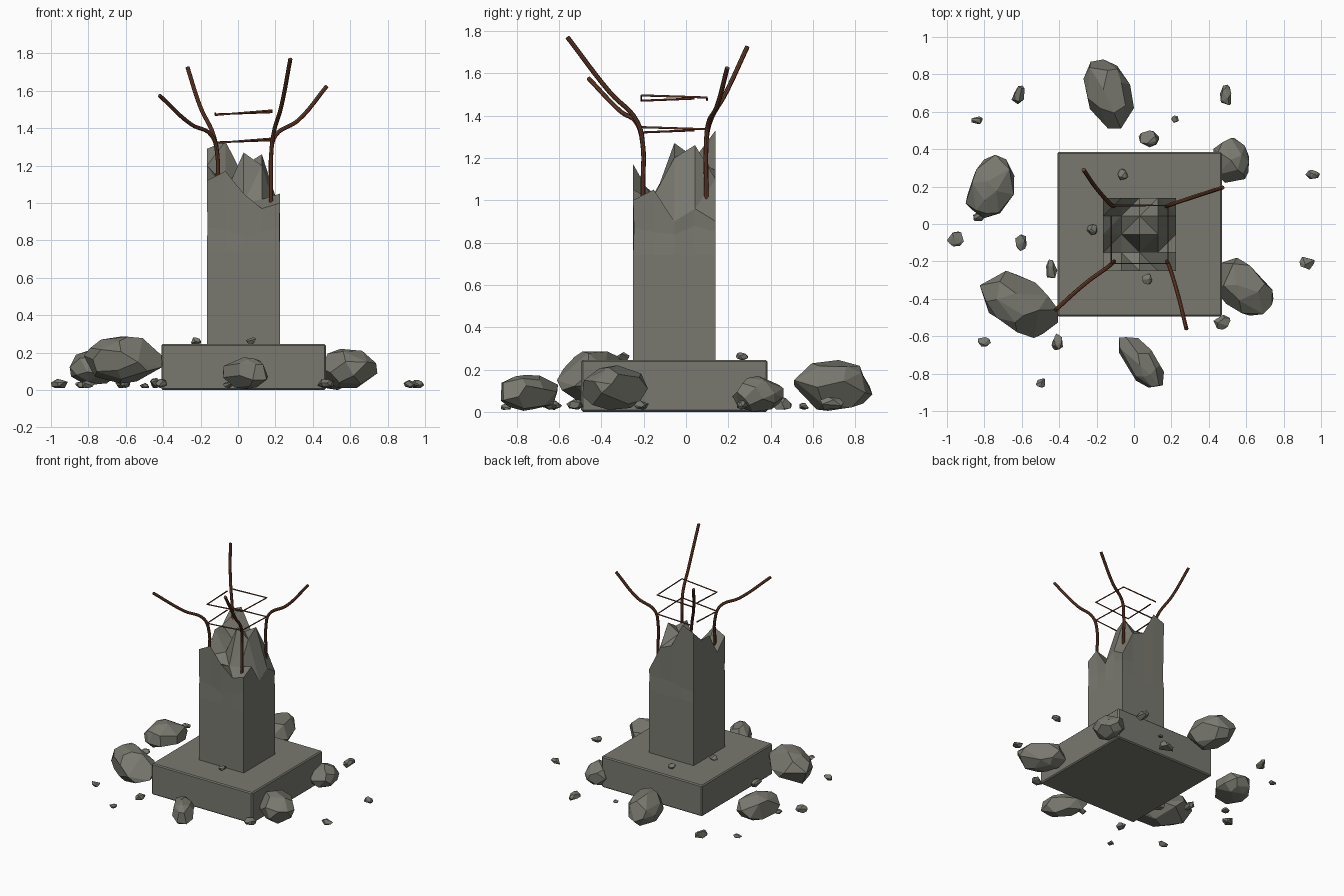
import bpy
import bmesh
import random
from mathutils import Vector

random.seed(11)

default_cube = bpy.data.objects.get("Cube")
if default_cube:
    bpy.data.objects.remove(default_cube, do_unlink=True)


def make_material(name, color):
    mat = bpy.data.materials.new(name)
    mat.use_nodes = True
    mat.diffuse_color = color
    bsdf = next(n for n in mat.node_tree.nodes if n.type == 'BSDF_PRINCIPLED')
    bsdf.inputs["Base Color"].default_value = color
    return mat


concrete = make_material("grey concrete", (0.19, 0.19, 0.16, 1))
rust = make_material("rusty steel", (0.15, 0.05, 0.025, 1))


def finish(bm, name, mat):
    """Turn a bmesh into a flat-shaded object."""
    bmesh.ops.recalc_face_normals(bm, faces=bm.faces)
    mesh = bpy.data.meshes.new(name)
    bm.to_mesh(mesh)
    bm.free()
    mesh.materials.append(mat)
    obj = bpy.data.objects.new(name, mesh)
    bpy.context.collection.objects.link(obj)
    return obj


def rod(name, points, radius, smooth):
    """Round steel rod along a path, converted to a mesh."""
    curve = bpy.data.curves.new(name, 'CURVE')
    curve.dimensions = '3D'
    curve.bevel_depth = radius
    curve.bevel_resolution = 2
    curve.use_fill_caps = True
    curve.resolution_u = 6
    spline = curve.splines.new('BEZIER' if smooth else 'POLY')
    if smooth:
        spline.bezier_points.add(len(points) - 1)
        for knot, co in zip(spline.bezier_points, points):
            knot.co = co
            knot.handle_left_type = knot.handle_right_type = 'AUTO'
    else:
        spline.points.add(len(points) - 1)
        for knot, co in zip(spline.points, points):
            knot.co = (*co, 1)
    curve.materials.append(rust)
    obj = bpy.data.objects.new(name, curve)
    bpy.context.collection.objects.link(obj)
    bpy.ops.object.select_all(action='DESELECT')
    obj.select_set(True)
    bpy.context.view_layer.objects.active = obj
    bpy.ops.object.convert(target='MESH')
    bpy.ops.object.shade_smooth_by_angle()


def rock(name, center, size, shear=0.0):
    """Faceted boulder: hull of scattered points, fitted to a box."""
    bm = bmesh.new()
    count = 26 if max(size) > 0.15 else 14
    placed = []
    while len(placed) < count:
        p = Vector([random.gauss(0, 1) for _ in range(3)]).normalized()
        if all((p - q).length > 0.42 for q in placed):
            placed.append(p)
            bm.verts.new((p.x, p.y + shear * p.x, p.z))
    hull = bmesh.ops.convex_hull(bm, input=bm.verts)
    loose = [v for v in bm.verts if not v.link_faces]
    bmesh.ops.delete(bm, geom=loose, context='VERTS')
    bmesh.ops.dissolve_limit(bm, angle_limit=0.3, verts=bm.verts, edges=bm.edges)
    for axis in range(3):
        low = min(v.co[axis] for v in bm.verts)
        high = max(v.co[axis] for v in bm.verts)
        for v in bm.verts:
            t = (v.co[axis] - low) / (high - low) - 0.5
            v.co[axis] = center[axis] + t * size[axis]
    finish(bm, name, concrete)


# Square plinth with softened edges
CX, CY = 0.03, -0.055
bm = bmesh.new()
bmesh.ops.create_cube(bm, size=1)
for v in bm.verts:
    v.co = (CX + v.co.x * 0.88, CY + v.co.y * 0.88, 0.245 * (v.co.z + 0.5))
plinth = finish(bm, "plinth", concrete)
bevel = plinth.modifiers.new("soft edges", 'BEVEL')
bevel.width = 0.008
bevel.segments = 1

# Broken column: jagged top grid, rows front to back
HEIGHTS = [
    (1.12, 1.17, 1.05, 0.97, 1.00),
    (1.03, 1.00, 1.00, 1.02, 1.05),
    (1.20, 1.05, 1.27, 1.20, 0.90),
    (1.20, 1.10, 1.20, 1.26, 0.96),
    (1.29, 1.33, 1.14, 1.10, 0.90),
]
HALF = 0.195
bm = bmesh.new()
grid = [[bm.verts.new((CX + HALF * (i - 2) / 2, CY + HALF * (j - 2) / 2, z))
         for i, z in enumerate(row)] for j, row in enumerate(HEIGHTS)]
for j in range(4):
    for i in range(4):
        bm.faces.new((grid[j][i], grid[j][i + 1], grid[j + 1][i + 1], grid[j + 1][i]))
bmesh.ops.triangulate(bm, faces=bm.faces)

# Chipped band, then straight shaft, pulled down from the rim
rim = [e for e in bm.edges if e.is_boundary]
for level, chip in ((0.86, 0.05), (0.74, 0.0), (0.23, 0.0)):
    made = bmesh.ops.extrude_edge_only(bm, edges=rim)["geom"]
    rim = [g for g in made if isinstance(g, bmesh.types.BMEdge) and g.is_boundary]
    for v in {v for e in rim for v in e.verts}:
        pull = 1 - random.uniform(0, chip)
        v.co.x = CX + (v.co.x - CX) * pull
        v.co.y = CY + (v.co.y - CY) * pull
        if level > 0.8:
            v.co.z = level + random.uniform(-0.04, 0.02)
        else:
            # Square the shaft again below the chips
            offset = v.co - Vector((CX, CY, 0))
            scale = HALF / max(abs(offset.x), abs(offset.y))
            v.co = (CX + offset.x * scale, CY + offset.y * scale, level)
bmesh.ops.holes_fill(bm, edges=rim, sides=0)
finish(bm, "broken_column", concrete)

# Four bent reinforcing bars, splaying outward from the column corners
LEFT, RIGHT, FRONT, BACK = -0.11, 0.177, -0.203, 0.095
BARS = {
    "front_right_bar": (LEFT, FRONT, (-0.14, -0.23, 1.36), (-0.25, -0.31, 1.42), (-0.42, -0.46, 1.575)),
    "front_left_bar": (RIGHT, FRONT, (0.19, -0.23, 1.37), (0.23, -0.36, 1.51), (0.28, -0.56, 1.77)),
    "back_right_bar": (LEFT, BACK, (-0.13, 0.11, 1.36), (-0.2, 0.19, 1.51), (-0.27, 0.29, 1.725)),
    "back_left_bar": (RIGHT, BACK, (0.2, 0.105, 1.36), (0.32, 0.145, 1.44), (0.475, 0.195, 1.625)),
}
for name, (x, y, bend, middle, tip) in BARS.items():
    rod(name, [(x, y, 0.9), (x, y, 1.1), (x, y, 1.25), bend, middle, tip], 0.011, True)

# Two open square ties around the bars
for name, z in (("lower_tie", 1.32), ("upper_tie", 1.47)):
    rod(name, [(LEFT - 0.012, 0.04, z + 0.01), (LEFT - 0.012, FRONT - 0.008, z),
               (RIGHT + 0.005, FRONT - 0.008, z + 0.025),
               (RIGHT + 0.005, BACK + 0.004, z + 0.015),
               (LEFT - 0.012, BACK + 0.004, z + 0.004)], 0.005, False)

# Boulders around the plinth: centre, size, shear
BOULDERS = [
    ((-0.615, -0.43, 0.16), (0.42, 0.36, 0.25), -0.5),
    ((-0.77, 0.2, 0.12), (0.26, 0.34, 0.19), 0.1),
    ((-0.135, 0.695, 0.125), (0.27, 0.37, 0.24), -0.3),
    ((0.59, -0.335, 0.115), (0.31, 0.31, 0.21), -0.4),
    ((0.04, -0.74, 0.09), (0.24, 0.27, 0.17), -0.8),
    ((0.52, 0.34, 0.085), (0.19, 0.24, 0.17), -0.1),
]
for n, (center, size, shear) in enumerate(BOULDERS):
    rock(f"boulder_{n}", center, size, shear)

# Loose rubble on the ground: x, y, width, depth
RUBBLE = [
    (-0.62, 0.69, 0.07, 0.1), (-0.84, 0.555, 0.06, 0.04),
    (0.08, 0.455, 0.11, 0.09), (0.22, 0.56, 0.04, 0.04),
    (0.49, 0.69, 0.06, 0.11), (0.955, 0.265, 0.08, 0.05),
    (0.925, -0.21, 0.08, 0.07), (0.47, -0.525, 0.09, 0.08),
    (-0.955, -0.08, 0.09, 0.08), (-0.605, -0.1, 0.06, 0.09),
    (-0.44, -0.24, 0.06, 0.1), (-0.41, -0.63, 0.06, 0.09),
    (-0.8, -0.63, 0.07, 0.05), (-0.5, -0.85, 0.05, 0.05),
    (-0.05, -0.64, 0.06, 0.06), (-0.83, 0.04, 0.06, 0.05),
]
for n, (x, y, w, d) in enumerate(RUBBLE):
    h = 0.55 * max(w, d)
    rock(f"rubble_{n}", (x, y, 0.01 + h / 2), (w, d, h))

# Chips lying on the plinth
for n, (x, y) in enumerate([(-0.06, 0.265), (-0.225, -0.03), (0.07, -0.295)]):
    rock(f"plinth_chip_{n}", (x, y, 0.262), (0.055, 0.058, 0.04))
